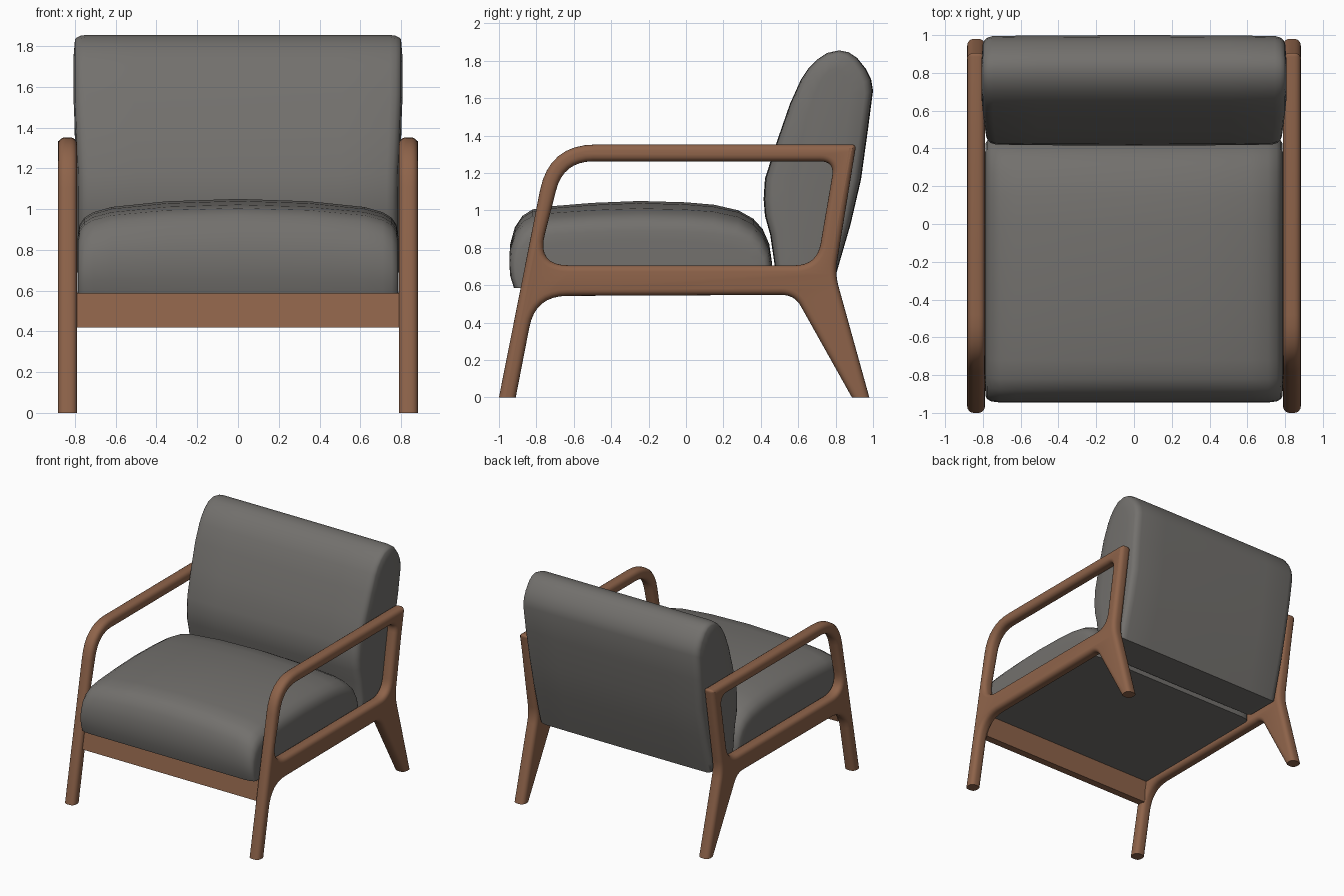
import bpy, bmesh
from mathutils import Vector

if "Cube" in bpy.data.objects:
    bpy.data.objects.remove(bpy.data.objects["Cube"])


def material(name, rgb):
    m = bpy.data.materials.new(name)
    m.diffuse_color = (*rgb, 1)
    m.use_nodes = True
    m.node_tree.nodes["Principled BSDF"].inputs["Base Color"].default_value = m.diffuse_color
    return m


WOOD = material("walnut wood", (0.27, 0.125, 0.068))
FABRIC = material("grey upholstery", (0.17, 0.163, 0.153))


def finish(bm, name, mat, angle):
    bmesh.ops.recalc_face_normals(bm, faces=bm.faces)
    me = bpy.data.meshes.new(name)
    bm.to_mesh(me)
    bm.free()
    me.materials.clear()
    me.materials.append(mat)
    ob = bpy.data.objects.new(name, me)
    bpy.context.collection.objects.link(ob)
    bpy.ops.object.select_all(action='DESELECT')
    ob.select_set(True)
    bpy.context.view_layer.objects.active = ob
    bpy.ops.object.shade_smooth_by_angle(angle=angle)
    return ob


def rounded(corners, steps=8):
    """Polygon of (y, z, cut) corners, each cut replaced by a smooth arc."""
    out = []
    for i, (y, z, r) in enumerate(corners):
        p = Vector((y, z))
        if r == 0:
            out.append(p)
            continue
        a = p + (Vector(corners[i - 1][:2]) - p).normalized() * r
        b = p + (Vector(corners[(i + 1) % len(corners)][:2]) - p).normalized() * r
        for k in range(steps + 1):
            t = k / steps
            out.append(a * (1 - t) ** 2 + p * 2 * t * (1 - t) + b * t * t)
    return out


# Side frames: leg, arm and rail in one outline with a window
OUTER = [(-1.01, -0.05, 0), (-0.732, 1.352, 0.25), (0.91, 1.352, 0.025),
         (0.797, 0.66, 0.07), (0.994, -0.05, 0), (0.915, -0.05, 0),
         (0.58, 0.548, 0.07), (-0.805, 0.542, 0.17), (-0.92, -0.05, 0)]
WINDOW = [(-0.655, 1.262, 0.16), (0.795, 1.262, 0.08),
          (0.70, 0.706, 0.12), (-0.797, 0.706, 0.17)]
BEVEL, HALF = 0.034, 0.047


def side_frame(name, side):
    cu = bpy.data.curves.new(name + " outline", 'CURVE')
    cu.dimensions = '2D'
    cu.fill_mode = 'BOTH'
    cu.extrude = HALF - BEVEL
    cu.bevel_depth = BEVEL
    cu.bevel_resolution = 3
    cu.offset = -BEVEL
    for loop in (OUTER, WINDOW):
        pts = rounded(loop)
        sp = cu.splines.new('POLY')
        sp.points.add(len(pts) - 1)
        for q, p in zip(sp.points, pts):
            q.co = (p.x, p.y, 0, 1)
        sp.use_cyclic_u = True
    tmp = bpy.data.objects.new(name + " outline", cu)
    bpy.context.collection.objects.link(tmp)
    dg = bpy.context.evaluated_depsgraph_get()
    me = bpy.data.meshes.new_from_object(tmp.evaluated_get(dg))
    bm = bmesh.new()
    bm.from_mesh(me)
    bpy.data.objects.remove(tmp)
    bmesh.ops.remove_doubles(bm, verts=bm.verts, dist=1e-4)
    # stand the outline up and trim the feet flat on the floor
    for v in bm.verts:
        y, z, x = v.co
        v.co = (side * 0.836 + x, y, z)
    cut = bmesh.ops.bisect_plane(bm, geom=bm.verts[:] + bm.edges[:] + bm.faces[:],
                                 plane_co=(0, 0, 0), plane_no=(0, 0, 1), clear_inner=True)
    edges = [e for e in cut['geom_cut'] if isinstance(e, bmesh.types.BMEdge)]
    bmesh.ops.holes_fill(bm, edges=edges)
    finish(bm, name, WOOD, 0.6)


side_frame("right_side_frame", 1)
side_frame("left_side_frame", -1)


def loft(name, sections, mat, angle):
    """Skin matching rings of points and cap both ends."""
    bm = bmesh.new()
    rings = [[bm.verts.new(p) for p in s] for s in sections]
    n = len(rings[0])
    for a, b in zip(rings, rings[1:]):
        for i in range(n):
            j = (i + 1) % n
            bm.faces.new((a[i], a[j], b[j], b[i]))
    bm.faces.new(rings[0])
    bm.faces.new(rings[-1])
    return finish(bm, name, mat, angle)


def mirrored(half):
    """Stations listed from the right end to the middle, copied to the left."""
    return half + [(-s[0], *s[1:]) for s in reversed(half[:-1])]


# Front rail, leaning with the front legs
RAIL = [(-0.885, 0.42), (-0.85, 0.59), (-0.79, 0.59), (-0.825, 0.42)]
loft("front_rail", [[(x, y, z) for y, z in RAIL] for x in (-0.80, 0.80)], WOOD, 0.5)

# Seat cushion: side profile swept across, crowned in the middle
SEAT = [(-0.92, 0.585), (-0.94, 0.66), (-0.945, 0.74), (-0.94, 0.82), (-0.915, 0.91),
        (-0.875, 0.97), (-0.82, 1.005), (-0.72, 1.022), (-0.5, 1.04), (-0.25, 1.05),
        (0.0, 1.043), (0.15, 1.03), (0.28, 1.0), (0.36, 0.955), (0.41, 0.9),
        (0.445, 0.82), (0.46, 0.72), (0.46, 0.585)]
# (x, length scale, height scale)
seat_stations = mirrored([(0.788, 0.88, 0.55), (0.785, 0.955, 0.66), (0.777, 0.975, 0.73),
                          (0.755, 0.992, 0.80), (0.71, 1, 0.86), (0.62, 1, 0.915),
                          (0.35, 1, 0.975), (0, 1, 1)])
loft("seat_cushion",
     [[(x, -0.24 + (y + 0.24) * s, 0.585 + (z - 0.585) * h) for y, z in SEAT]
      for x, s, h in seat_stations], FABRIC, 0.8)

# Back cushion: leaning profile with softened ends and bulging upper sides
BACK = [(0.49, 0.6), (0.475, 0.7), (0.45, 0.87), (0.422, 0.97), (0.415, 1.06), (0.422, 1.17),
        (0.49, 1.38), (0.556, 1.57), (0.615, 1.70), (0.655, 1.76), (0.70, 1.805),
        (0.755, 1.842), (0.82, 1.855), (0.87, 1.845), (0.915, 1.815), (0.963, 1.755),
        (0.99, 1.70), (1.0, 1.64), (0.973, 1.433), (0.936, 1.166), (0.88, 0.925),
        (0.807, 0.674), (0.785, 0.6)]


def back_section(x, sy, sz):
    pts = []
    for y, z in BACK:
        t = min(max((z - 1.1) / 0.5, 0), 1)
        wide = 1 + 0.022 * t * t * (3 - 2 * t)
        mid = 0.64 + 0.14 * (z - 0.6) / 1.25      # lean of the cushion's centre line
        pts.append((x * wide, mid + (y - mid) * sy, 1.2 + (z - 1.2) * sz))
    return pts


back_stations = mirrored([(0.789, 0.5, 0.85), (0.783, 0.82, 0.965), (0.775, 0.89, 0.98),
                          (0.758, 0.95, 0.993), (0.73, 0.98, 1), (0.5, 0.992, 1), (0, 1, 1)])
loft("back_cushion", [back_section(*s) for s in back_stations], FABRIC, 0.8)
